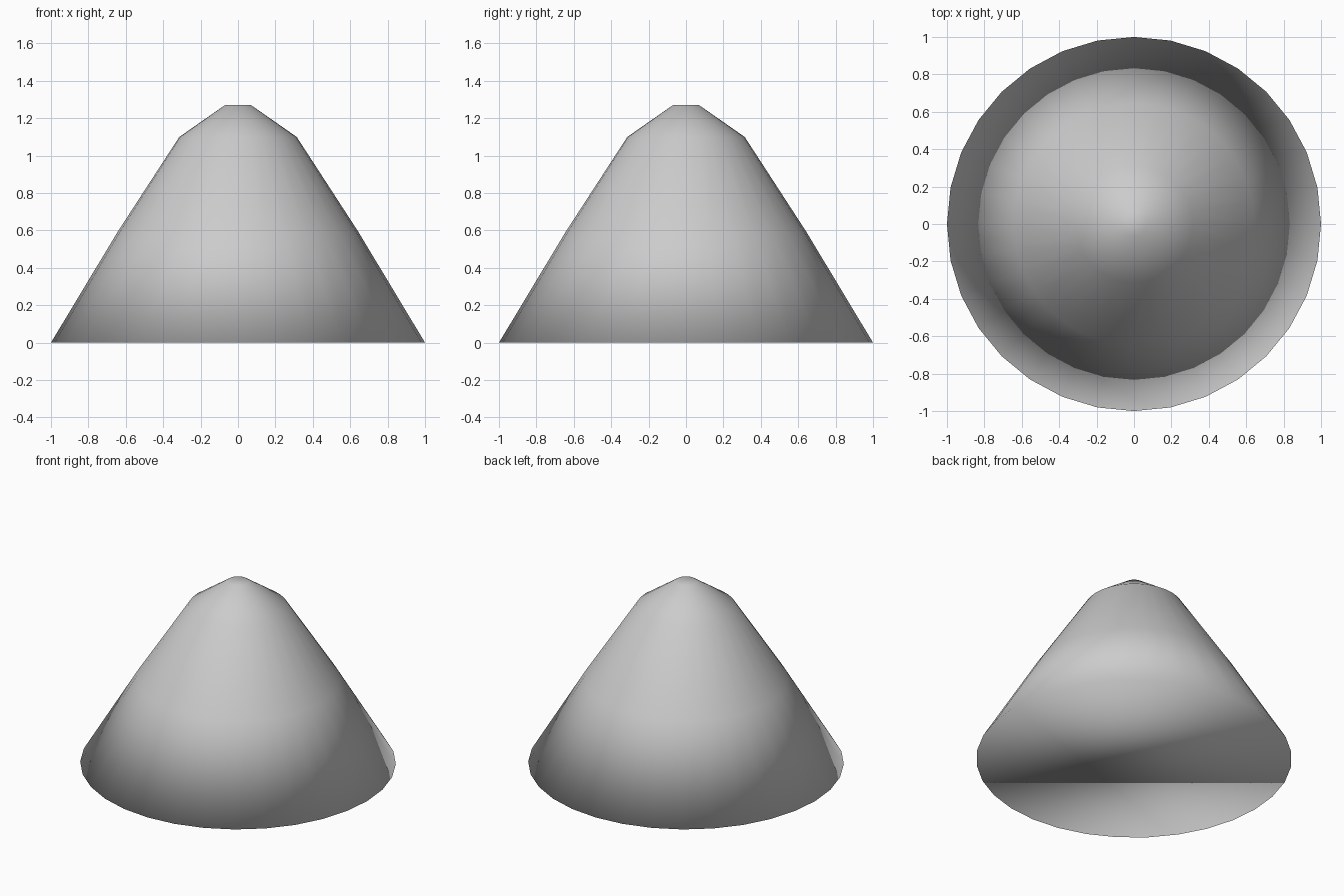
import bpy, bmesh
from math import cos, sin, tau

if "Cube" in bpy.data.objects:
    bpy.data.objects.remove(bpy.data.objects["Cube"])

SIDES = 32
# (radius, height) from the base up to the small flat top
PROFILE = [(1.0, 0.0), (0.645, 0.59), (0.314, 1.10), (0.067, 1.272)]

# Solid mound: stacked rings joined by quads
bm = bmesh.new()
rings = [[bm.verts.new((r * cos(tau * i / SIDES), r * sin(tau * i / SIDES), z))
          for i in range(SIDES)] for r, z in PROFILE]
for low, high in zip(rings, rings[1:]):
    for i in range(SIDES):
        j = (i + 1) % SIDES
        bm.faces.new((low[i], low[j], high[j], high[i]))

# Closed base and flat top
bm.faces.new(rings[0][::-1])
bm.faces.new(rings[-1])

# Smooth shading everywhere, including over the rim
for face in bm.faces:
    face.smooth = True

mesh = bpy.data.meshes.new("mound")
bm.to_mesh(mesh)
bm.free()
mound = bpy.data.objects.new("mound", mesh)
bpy.context.collection.objects.link(mound)
